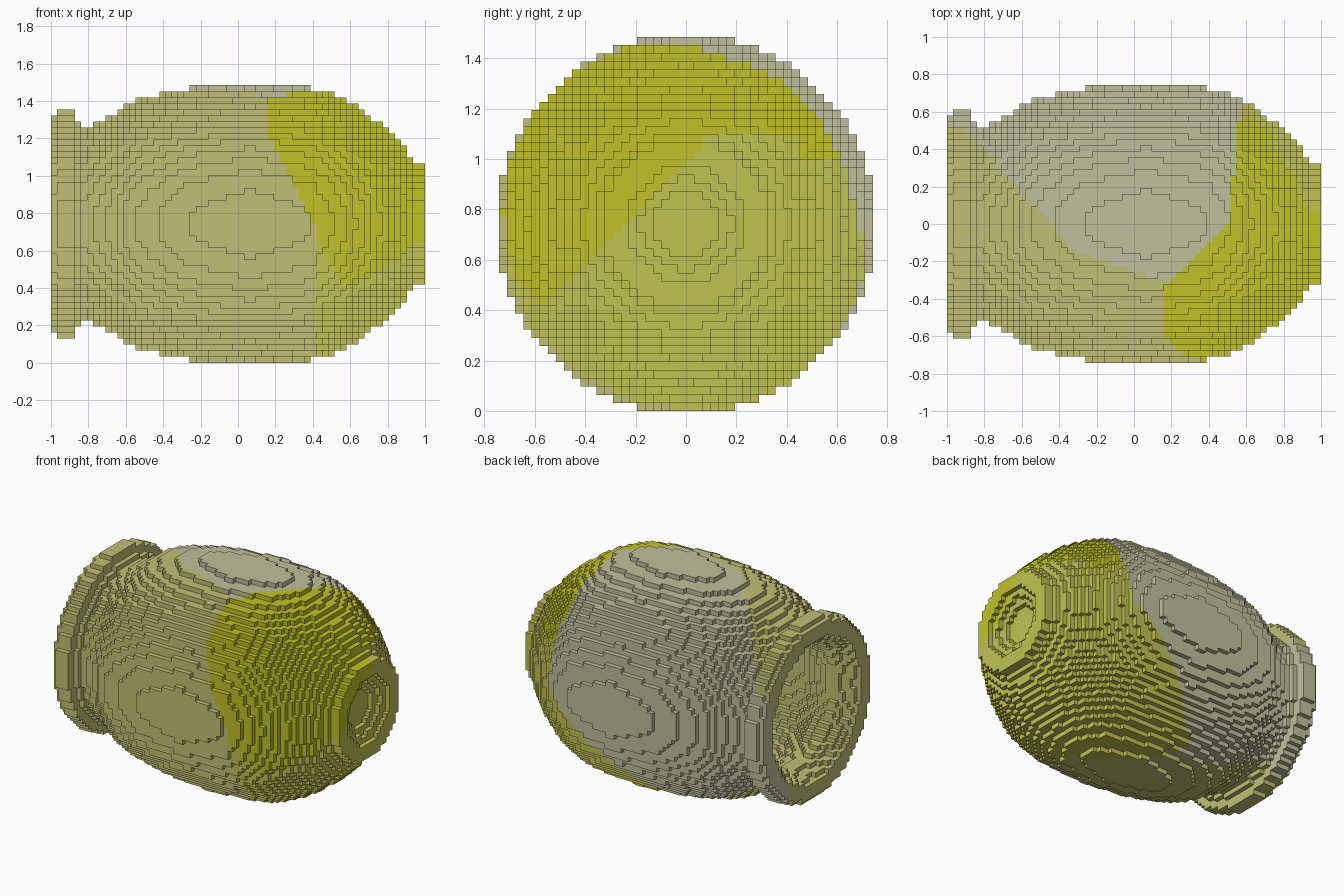
import bpy, bmesh, math

if "Cube" in bpy.data.objects:
    bpy.data.objects.remove(bpy.data.objects["Cube"], do_unlink=True)

V = 2 / 62            # voxel size
NX, NR = 62, 46       # grid: along the jar, across the jar
AXIS_Z = NR * V / 2   # height of the jar's axis


def material(name, srgb):
    lin = [((c / 255 + 0.055) / 1.055) ** 2.4 for c in srgb] + [1]
    m = bpy.data.materials.new(name)
    m.use_nodes = True
    m.diffuse_color = lin
    m.node_tree.nodes["Principled BSDF"].inputs["Base Color"].default_value = lin
    return m


MATS = [material("tan", (192, 192, 118)), material("grey", (192, 192, 157)),
        material("yellow", (193, 193, 42)), material("olive", (193, 193, 82))]
TAN, GREY, YELLOW, OLIVE = range(4)

# Profiles along the axis: (x, radius)
OUTER = [(-1, .575), (-.965, .61), (-.885, .61), (-.86, .56), (-.84, .51), (-.8, .525),
         (-.71, .565), (-.66, .597), (-.62, .63), (-.55, .662), (-.45, .69), (-.27, .726),
         (.06, .75), (.4, .726), (.51, .694), (.58, .662), (.63, .63), (.68, .597),
         (.74, .55), (.8, .5), (.87, .436), (.935, .335), (1, .335)]
CAVITY = [(-1, .49), (-.92, .455), (-.84, .415), (-.71, .46), (-.55, .56), (-.27, .625),
          (.06, .65), (.4, .625), (.6, .545), (.74, .44), (.82, .36), (.83, -1), (1, -1)]
RECESS = [(-1, -1), (.9, -1), (.905, .11), (1, .25)]


def radius(profile, x):
    for (x0, r0), (x1, r1) in zip(profile, profile[1:]):
        if x <= x1:
            return r0 + (r1 - r0) * (x - x0) / (x1 - x0)
    return profile[-1][1]


def position(i, j, k):
    """Point in grid units to jar space (z measured from the axis)."""
    return i * V - 1, (j - NR / 2) * V, (k - NR / 2) * V


# Fill the grid by revolving the profiles
solid = set()
for i in range(NX):
    x = position(i + .5, 0, 0)[0]
    ro, ri = radius(OUTER, x), max(radius(CAVITY, x), radius(RECESS, x))
    for j in range(NR):
        for k in range(NR):
            _, y, z = position(0, j + .5, k + .5)
            if ri <= math.hypot(y, z) < ro:
                solid.add((i, j, k))


def glaze(x, y, z):
    """Glaze colour by region."""
    # Foot-end side of the jar
    front_edge = min(.41, max(.16, .4 - .5 * z))
    if y < 0:
        edge = max(front_edge, .5 + y)
        if z < -.5 and y > -.1:
            edge = .41 - 1.2 * (y + .1)
    elif z >= 0:
        edge = .5 + .12 * y
    else:
        edge = max(.55 + 1.0 * z, .41 - 1.2 * (y + .1)) if z > -.6 else .41 - 1.2 * (y + .1)
        edge = max(-.12, min(.55, edge))
    if x > edge:
        limit = min(.255 + 1.05 * y, .36)
        if x < .6 and y < 0:
            limit = max(limit, -.07 - 1.8 * (x - .42))
        if y > .45:
            limit = .26
        return YELLOW if z > limit else OLIVE
    # Mouth-end side of the jar
    top = min(.52, max(-1.1 * (x + .45), -.13 - .35 * (x + .35)))
    t = min(1, max(0, (z + .3) / .5))
    return TAN if y < .28 + (top - .28) * t else GREY


# Outward direction and corner offsets of each voxel side
SIDES = []
for a in range(3):
    b, c = (a + 1) % 3, (a + 2) % 3
    for s in (0, 1):
        corners = []
        for u, w in ((0, 0), (1, 0), (1, 1), (0, 1)):
            p = [0, 0, 0]
            p[a], p[b], p[c] = s, u, w
            corners.append(tuple(p))
        d = [0, 0, 0]
        d[a] = 2 * s - 1
        SIDES.append((tuple(d), corners if s else corners[::-1]))


def build_part(name, start, stop):
    """Skin the exposed voxel sides of one slice of the jar."""
    bm = bmesh.new()
    verts = {}

    def vert(p):
        if p not in verts:
            x, y, z = position(*p)
            verts[p] = bm.verts.new((x, y, z + AXIS_Z))
        return verts[p]

    for cell in sorted(solid):
        if not start <= cell[0] < stop:
            continue
        for d, corners in SIDES:
            if tuple(c + e for c, e in zip(cell, d)) in solid:
                continue
            face = bm.faces.new([vert(tuple(c + o for c, o in zip(cell, off)))
                                 for off in corners])
            mid = [c + .5 + e / 2 for c, e in zip(cell, d)]
            face.material_index = glaze(*position(*mid))
    mesh = bpy.data.meshes.new(name)
    bm.to_mesh(mesh)
    bm.free()
    for m in MATS:
        mesh.materials.append(m)
    obj = bpy.data.objects.new(name, mesh)
    bpy.context.collection.objects.link(obj)


build_part("jar_rim", 0, 5)
build_part("jar_body", 5, 60)
build_part("jar_foot", 60, NX)
